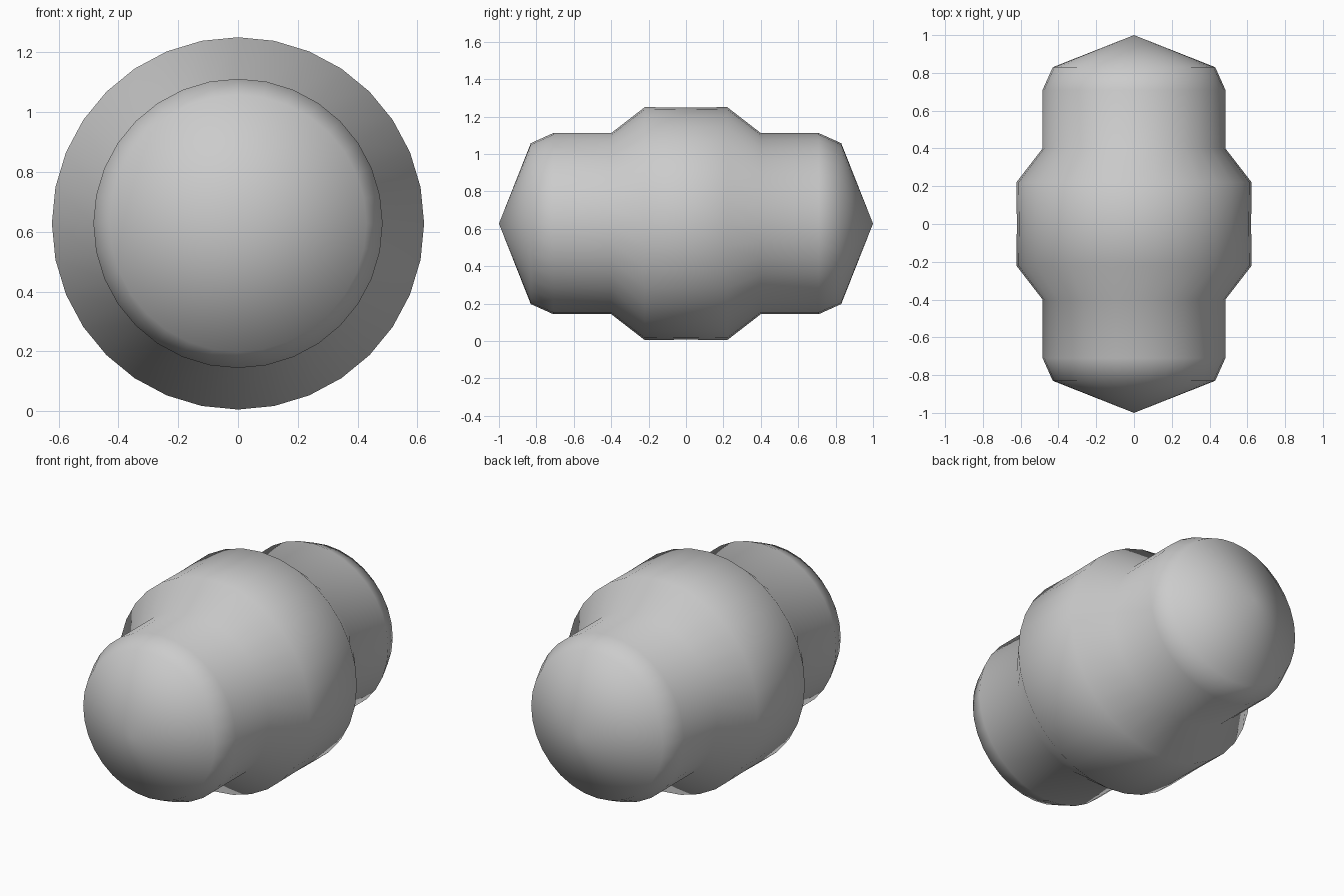
import bpy, bmesh, math
from mathutils import Matrix, Vector

if "Cube" in bpy.data.objects:
    bpy.data.objects.remove(bpy.data.objects["Cube"])

SIDES = 32
CENTRE_Z = 0.628

# Half profile as (distance along y, radius), from the middle to the pointed tip
half = [(0.0, 0.62), (0.22, 0.623), (0.40, 0.484), (0.71, 0.484), (0.83, 0.43), (1.0, 0.0)]
profile = [(-y, r) for y, r in reversed(half)] + half[1:]

# Stepped barrel body, turned around the y axis
bm = bmesh.new()
verts = [bm.verts.new((0, y, r)) for y, r in profile]
edges = [bm.edges.new(pair) for pair in zip(verts, verts[1:])]
bmesh.ops.spin(bm, geom=verts + edges, cent=Vector((0, 0, 0)), axis=Vector((0, 1, 0)),
               angle=2 * math.pi, steps=SIDES)
bmesh.ops.remove_doubles(bm, verts=bm.verts, dist=0.0005)
bmesh.ops.recalc_face_normals(bm, faces=bm.faces)
bmesh.ops.transform(bm, matrix=Matrix.Translation((0, 0, CENTRE_Z)), verts=bm.verts)
for face in bm.faces:
    face.smooth = True

mesh = bpy.data.meshes.new("barrel_body")
bm.to_mesh(mesh)
bm.free()
bpy.context.collection.objects.link(bpy.data.objects.new("barrel_body", mesh))
